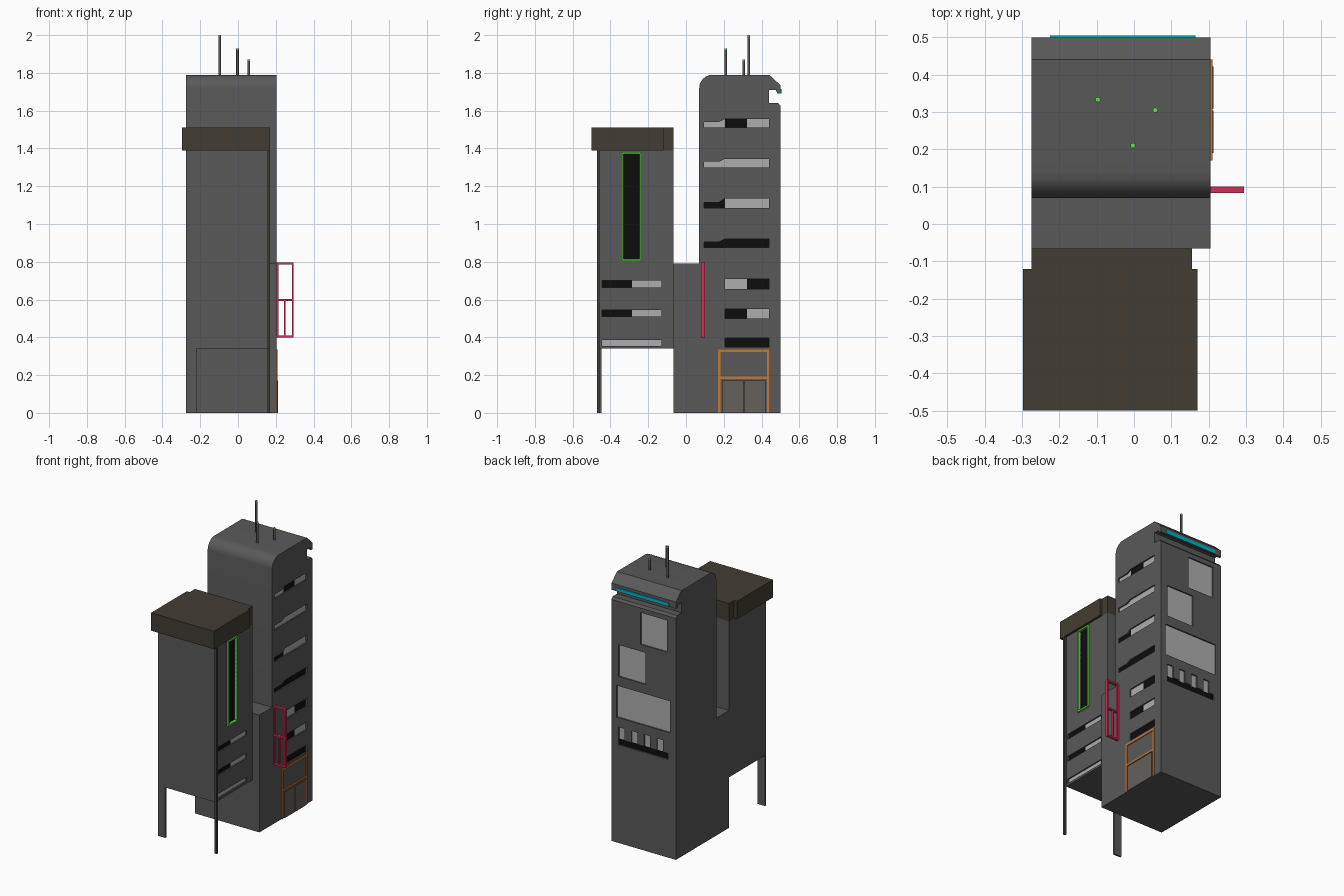
import bpy, bmesh, math
from mathutils import Vector

if "Cube" in bpy.data.objects:
    bpy.data.objects.remove(bpy.data.objects["Cube"])


def material(name, rgb):
    m = bpy.data.materials.new(name)
    m.diffuse_color = (*rgb, 1)
    m.use_nodes = True
    m.node_tree.nodes["Principled BSDF"].inputs["Base Color"].default_value = m.diffuse_color
    return m


WALL = material("wall_grey", (0.1, 0.1, 0.1))
BLACK = material("dark_glass", (0.004, 0.004, 0.004))
LIGHT = material("lit_glass", (0.42, 0.42, 0.42))
BROWN = material("roof_brown", (0.055, 0.048, 0.035))
DOOR = material("door_taupe", (0.13, 0.115, 0.105))
GREEN = material("neon_green", (0.13, 0.75, 0.07))
PINK = material("neon_pink", (0.65, 0.03, 0.1))
ORANGE = material("frame_orange", (0.6, 0.19, 0.03))
CYAN = material("neon_cyan", (0.0, 0.45, 0.55))


def prisms(name, outlines, axis, a, b, mat=None):
    """Extrude outlines from a to b: (y, z) outlines along x, (x, z) along y."""
    place = (lambda u, v, d: (d, u, v)) if axis == "x" else (lambda u, v, d: (u, d, v))
    bm = bmesh.new()
    for pts in outlines:
        lo = [bm.verts.new(place(u, v, a)) for u, v in pts]
        hi = [bm.verts.new(place(u, v, b)) for u, v in pts]
        bm.faces.new(lo)
        bm.faces.new(hi[::-1])
        for i in range(len(pts)):
            j = (i + 1) % len(pts)
            bm.faces.new((lo[j], lo[i], hi[i], hi[j]))
    bmesh.ops.recalc_face_normals(bm, faces=bm.faces)
    me = bpy.data.meshes.new(name)
    bm.to_mesh(me)
    bm.free()
    ob = bpy.data.objects.new(name, me)
    bpy.context.collection.objects.link(ob)
    if mat:
        me.materials.append(mat)
    return ob


def rect(u0, u1, v0, v1):
    return [(u0, v0), (u1, v0), (u1, v1), (u0, v1)]


def ring(u0, u1, v0, v1, t):
    """Four bars of thickness t framing a rectangle."""
    return [rect(u0, u0 + t, v0, v1), rect(u1 - t, u1, v0, v1),
            rect(u0 + t, u1 - t, v0, v0 + t), rect(u0 + t, u1 - t, v1 - t, v1)]


def recess(body, name, holes, dark, lit, axis, face, out):
    """Cut shallow openings into a wall and set dark and lit panes in them."""
    cutter = prisms("cutter", holes, axis, face - out * 0.012, face + out * 0.03)
    mod = body.modifiers.new("openings", "BOOLEAN")
    mod.operation, mod.solver, mod.object = "DIFFERENCE", "EXACT", cutter
    bpy.context.view_layer.objects.active = body
    bpy.ops.object.modifier_apply(modifier=mod.name)
    bpy.data.objects.remove(cutter)
    for label, panes, mat in (("dark", dark, BLACK), ("lit", lit, LIGHT)):
        if panes:
            prisms(f"{name}_{label}_panes", panes, axis,
                   face - out * 0.02, face - out * 0.009, mat)


# Tower with podium, rounded front top and notched eave at the back
arc = [(0.14 + 0.07 * math.cos(t), 1.72 + 0.07 * math.sin(t))
       for t in (math.radians(90 + 15 * i) for i in range(7))]
profile = [(-0.065, 0), (0.5, 0), (0.5, 1.625), (0.488, 1.64), (0.44, 1.64), (0.44, 1.71),
           (0.475, 1.71), (0.485, 1.69), (0.5, 1.69), (0.5, 1.735), (0.44, 1.79),
           *arc, (0.07, 0.79), (-0.065, 0.79)]
tower = prisms("tower", [profile], "x", -0.275, 0.205, WALL)

# Tower side windows: stepped rows above, plain rows below
holes, dark, lit = [], [], []
for z, h, tones in ((1.51, 0.045, "LDL"), (1.30, 0.045, "LLL"),
                    (1.085, 0.05, "DLL"), (0.875, 0.045, "DDD")):
    step = [(0.095, z), (0.206, z), (0.206, z + h), (0.175, z + 0.03), (0.095, z + 0.03)]
    holes.append([step[0], (0.44, z), (0.44, z + h)] + step[2:])
    parts = (step, rect(0.206, 0.323, z, z + h), rect(0.323, 0.44, z, z + h))
    for tone, part in zip(tones, parts):
        (dark if tone == "D" else lit).append(part)
for z, h, tones in ((0.655, 0.055, "LD"), (0.5, 0.05, "DL"), (0.35, 0.047, "DD")):
    holes.append(rect(0.206, 0.44, z, z + h))
    for tone, u in zip(tones, (0.206, 0.323)):
        (dark if tone == "D" else lit).append(rect(u, u + 0.117, z, z + h))
recess(tower, "tower_side", holes, dark, lit, "x", 0.205, 1)

# Tower back windows: big panels, four small panes and a dark strip
panels = [rect(-0.21, -0.013, 1.38, 1.594), rect(-0.05, 0.152, 1.12, 1.333),
          rect(-0.231, 0.167, 0.843, 1.056)]
small = [rect(0.107 - 0.095 * i, 0.152 - 0.095 * i, 0.70, 0.78) for i in range(4)]
strip = rect(-0.216, 0.152, 0.66, 0.70)
comb = [(-0.216, 0.66), (0.152, 0.66)]
for i in range(4):
    r, l = 0.152 - 0.095 * i, 0.107 - 0.095 * i
    comb += ([(r, 0.70)] if i else []) + [(r, 0.78), (l, 0.78), (l, 0.70)]
comb.append((-0.216, 0.70))
recess(tower, "tower_back", panels + [comb], [strip], panels + small, "y", 0.5, -1 * -1)
bpy.ops.object.select_all(action="DESELECT")
tower.select_set(True)
bpy.context.view_layer.objects.active = tower
bpy.ops.object.shade_smooth_by_angle(angle=math.radians(30))

# Light strip on the back eave
prisms("eave_light", [rect(-0.225, 0.165, 1.692, 1.716)], "y", 0.499, 0.505, CYAN)

# Raised front block with its windows
block = prisms("front_block", [rect(-0.46, -0.065, 0.34, 1.39)], "x", -0.275, 0.155, WALL)
a, m, b = -0.445, -0.287, -0.13
tall = rect(-0.33, -0.247, 0.815, 1.37)
recess(block, "block_side",
       [rect(a, b, 0.665, 0.70), rect(a, b, 0.51, 0.545), rect(a, b, 0.355, 0.385), tall],
       [rect(a, m, 0.665, 0.70), rect(a, m, 0.51, 0.545), tall],
       [rect(m, b, 0.665, 0.70), rect(m, b, 0.51, 0.545), rect(a, b, 0.355, 0.385)],
       "x", 0.155, 1)
prisms("green_window_frame", ring(-0.34, -0.237, 0.805, 1.38, 0.01), "x", 0.15, 0.166, GREEN)

# Block roof and legs
prisms("block_roof", [rect(-0.5, -0.12, 1.39, 1.51)], "x", -0.297, 0.17, BROWN)
prisms("block_roof_rear", [rect(-0.12, -0.065, 1.39, 1.51)], "x", -0.275, 0.155, BROWN)
prisms("corner_post", [rect(0.155, 0.17, 0, 1.39)], "y", -0.47, -0.457, BROWN)
prisms("left_leg", [rect(-0.275, -0.22, 0, 0.345)], "y", -0.46, -0.448, WALL)

# Projecting sign frame
sign = ring(0.204, 0.295, 0.40, 0.795, 0.01)
sign += [rect(0.214, 0.285, 0.593, 0.603), rect(0.243, 0.251, 0.41, 0.593)]
prisms("sign_frame", sign, "y", 0.083, 0.1, PINK)

# Entrance frame and double door
entrance = [rect(0.17, 0.182, 0, 0.336), rect(0.428, 0.44, 0, 0.336),
            rect(0.182, 0.428, 0.322, 0.336), rect(0.182, 0.428, 0.18, 0.192)]
prisms("entrance_frame", entrance, "x", 0.2, 0.21, ORANGE)
prisms("double_door", [rect(0.19, 0.304, 0, 0.172), rect(0.308, 0.422, 0, 0.172)],
       "x", 0.2, 0.213, DOOR)

# Roof antennas with lit tips
for i, (x, y, top) in enumerate(((-0.097, 0.333, 2.0), (-0.003, 0.21, 1.93), (0.057, 0.305, 1.87))):
    for label, z0, z1, mat in (("antenna", 1.78, top - 0.008, WALL),
                               ("antenna_tip", top - 0.008, top, GREEN)):
        bpy.ops.mesh.primitive_cylinder_add(vertices=12, radius=0.007, depth=z1 - z0,
                                            location=(x, y, (z0 + z1) / 2))
        ob = bpy.context.object
        ob.name = f"{label}_{i + 1}"
        ob.data.materials.append(mat)
        bpy.ops.object.shade_smooth_by_angle(angle=math.radians(40))
